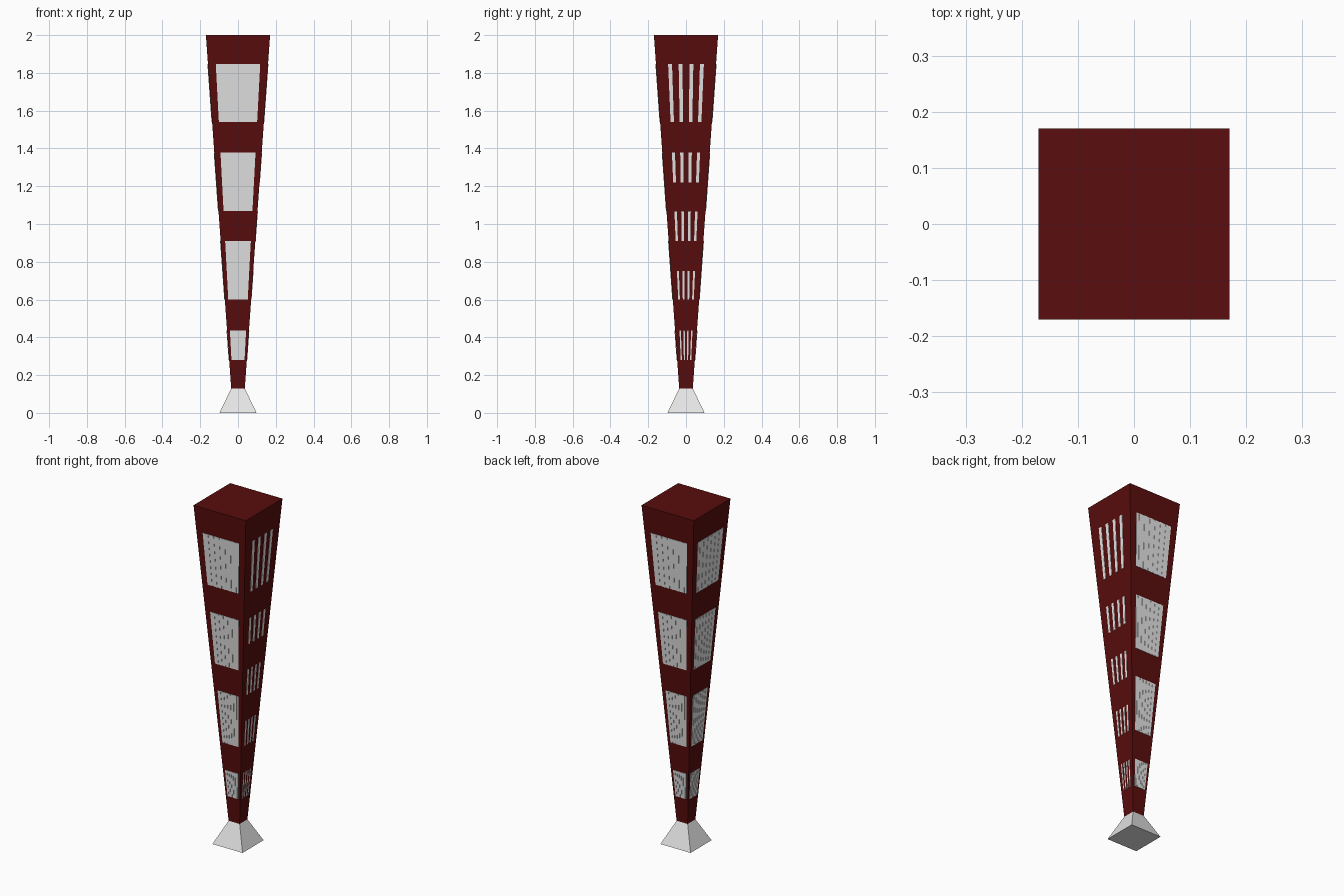
import bpy, math
from mathutils import Matrix, Vector

cube = bpy.data.objects.get("Cube")
if cube:
    bpy.data.objects.remove(cube, do_unlink=True)


def material(name, colour):
    m = bpy.data.materials.new(name)
    m.use_nodes = True
    m.diffuse_color = (*colour, 1)
    m.node_tree.nodes["Principled BSDF"].inputs["Base Color"].default_value = (*colour, 1)
    return m


RED = material("dark red", (0.1, 0.004, 0.004))
WHITE = material("off white", (0.78, 0.78, 0.78))

NECK_Z, TOP_Z = 0.13, 2.0
NECK_W, TOP_W, FOOT_W = 0.036, 0.17, 0.098
BOX_FACES = [(3, 2, 1, 0), (4, 5, 6, 7), (0, 1, 5, 4),
             (1, 2, 6, 5), (2, 3, 7, 6), (3, 0, 4, 7)]


def half_width(z):
    return NECK_W + (TOP_W - NECK_W) * (z - NECK_Z) / (TOP_Z - NECK_Z)


def make_object(name, verts, faces, mat):
    mesh = bpy.data.meshes.new(name)
    mesh.from_pydata(verts, [], faces)
    mesh.materials.append(mat)
    obj = bpy.data.objects.new(name, mesh)
    bpy.context.collection.objects.link(obj)
    return obj


def frustum(name, z0, w0, z1, w1, mat):
    corners = [(-1, -1), (1, -1), (1, 1), (-1, 1)]
    verts = [(x * w, y * w, z) for z, w in ((z0, w0), (z1, w1)) for x, y in corners]
    make_object(name, verts, BOX_FACES, mat)


def slats(name, turn, floors, spans):
    """Tapering upright slats on one wall; spans are (left, right, thickness)."""
    rot = Matrix.Rotation(turn, 3, "Z")
    verts, faces = [], []
    for z0, z1 in floors:
        for a, b, thick in spans:
            start = len(verts)
            for z in (z0, z1):
                w = half_width(z)
                for x, y in ((a * w, -w - thick), (b * w, -w - thick),
                             (b * w, -w + 0.004), (a * w, -w + 0.004)):
                    verts.append(rot @ Vector((x, y, z)))
            faces += [tuple(start + i for i in f) for f in BOX_FACES]
    make_object(name, verts, faces, WHITE)


# Tower and foot
frustum("tower_body", NECK_Z, NECK_W, TOP_Z, TOP_W, RED)
frustum("foot", 0, FOOT_W, NECK_Z, NECK_W, WHITE)

# Fluted panels on three walls
COUNT, EDGE = 13, 0.74
step = 2 * EDGE / COUNT
flutes = [(-EDGE + i * step, -EDGE + (i + 1) * step, 0.003 if i % 2 else 0.0015)
          for i in range(COUNT)]
tall_floors = [(0.28, 0.436), (0.6, 0.91), (1.07, 1.378), (1.54, 1.848)]
for side, turn in (("front", 0), ("back", math.pi), ("right", -math.pi / 2)):
    slats(side + "_panels", turn, tall_floors, flutes)

# Separate narrow windows on the remaining wall
narrow = [(c - 0.065, c + 0.065, 0.002) for c in (-0.53, -0.18, 0.18, 0.53)]
short_floors = [(0.28, 0.436), (0.6, 0.752), (0.91, 1.065), (1.22, 1.378), (1.54, 1.848)]
slats("left_windows", math.pi / 2, short_floors, narrow)
